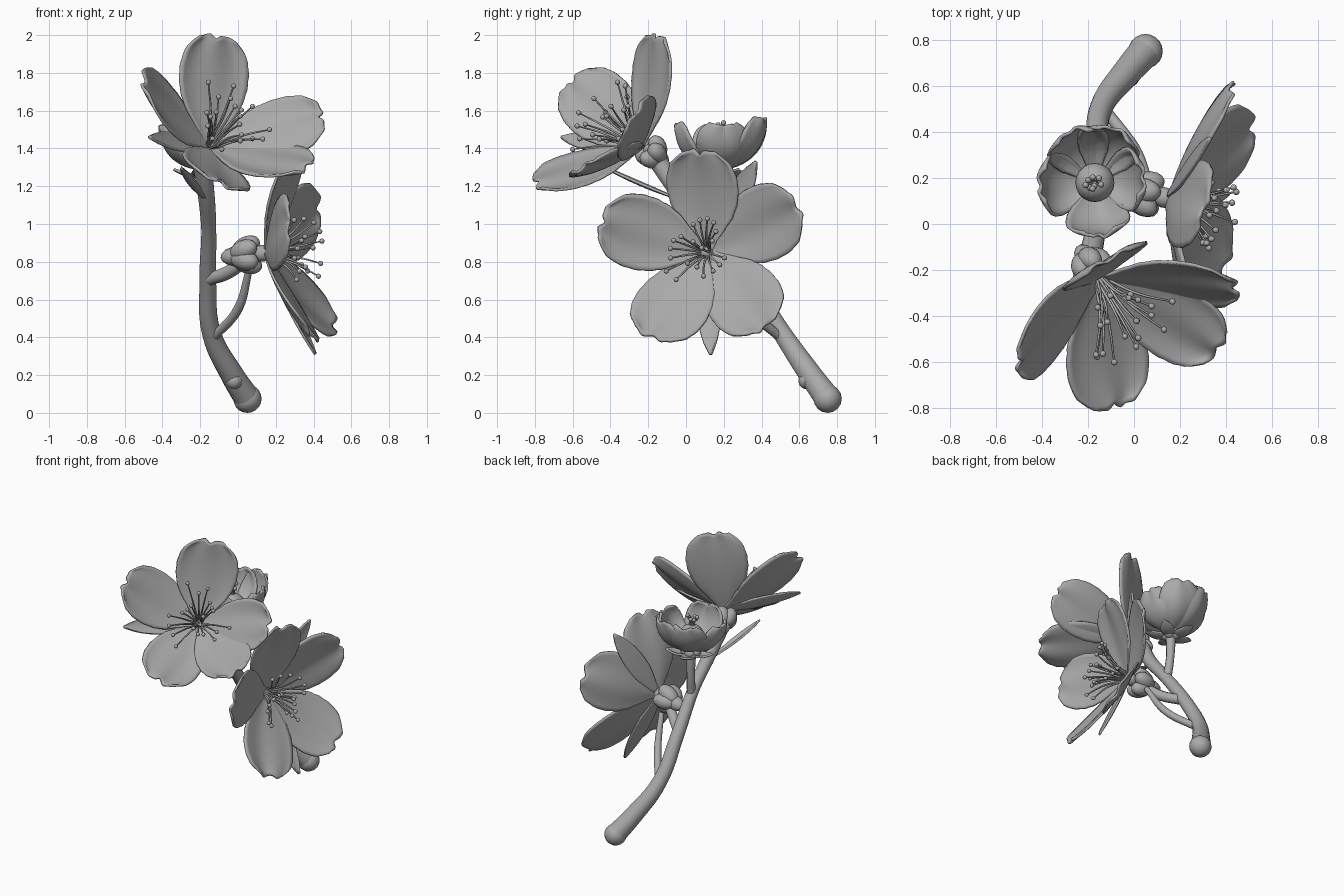
import bpy, bmesh, math, random
from mathutils import Vector, Matrix

random.seed(4)
cube = bpy.data.objects.get("Cube")
if cube:
    bpy.data.objects.remove(cube, do_unlink=True)

grey = bpy.data.materials.new("soft_grey")
grey.use_nodes = True
colour = (0.4, 0.4, 0.4, 1)
grey.diffuse_color = colour
grey.node_tree.nodes["Principled BSDF"].inputs["Base Color"].default_value = colour


def finish(obj):
    """Give the part its colour and smooth shading."""
    obj.data.materials.clear()
    obj.data.materials.append(grey)
    for other in bpy.context.selected_objects:
        other.select_set(False)
    obj.select_set(True)
    bpy.context.view_layer.objects.active = obj
    if obj.type == 'CURVE':
        bpy.ops.object.convert(target='MESH')
        obj = bpy.context.object
    bpy.ops.object.shade_smooth()
    return obj


def from_bmesh(name, bm):
    mesh = bpy.data.meshes.new(name)
    bm.to_mesh(mesh)
    bm.free()
    obj = bpy.data.objects.new(name, mesh)
    bpy.context.collection.objects.link(obj)
    return finish(obj)


def tubes(name, paths, sides=3):
    """Tapered round tubes; each path is a list of (point, radius)."""
    data = bpy.data.curves.new(name, 'CURVE')
    data.dimensions = '3D'
    data.bevel_depth = 1
    data.bevel_resolution = sides
    data.resolution_u = 6
    data.use_fill_caps = True
    for path in paths:
        spline = data.splines.new('BEZIER')
        spline.bezier_points.add(len(path) - 1)
        for knot, (point, radius) in zip(spline.bezier_points, path):
            knot.co = point
            knot.radius = radius
            knot.handle_left_type = knot.handle_right_type = 'AUTO'
    obj = bpy.data.objects.new(name, data)
    bpy.context.collection.objects.link(obj)
    return finish(obj)


def balls(name, places, segments=12):
    """Ellipsoids; each place is (centre, axis, radius, half length)."""
    bm = bmesh.new()
    for centre, axis, radius, half in places:
        turn = Vector(axis).to_track_quat('Z', 'Y').to_matrix().to_4x4()
        size = Matrix.Diagonal((radius, radius, half, 1))
        bmesh.ops.create_uvsphere(bm, u_segments=segments, v_segments=segments // 2 + 2,
                                  radius=1, matrix=Matrix.Translation(centre) @ turn @ size)
    return from_bmesh(name, bm)


PETAL = [0.12, 0.3, 0.55, 0.78, 0.92, 0.99, 1.0, 0.95, 0.82, 0.5]
LEAF = [0.25, 0.5, 0.75, 0.95, 1.0, 1.0, 0.92, 0.76, 0.5, 0.1]


def blade(name, base, tip, face, width, shape=PETAL, cup=0.02, bow=0.025, notch=0.03):
    """A thin petal or leaf from base to tip, hollow towards the face direction."""
    base, tip = Vector(base), Vector(tip)
    along = (tip - base).normalized()
    side = along.cross(Vector(face)).normalized()
    normal = side.cross(along)
    rows, cols = 24, 16
    phase = random.uniform(0, math.tau)
    bm = bmesh.new()
    grid = []
    for i in range(rows + 1):
        t = i / rows
        place = t * (len(shape) - 1)
        k = min(int(place), len(shape) - 2)
        half = width / 2 * (shape[k] + (shape[k + 1] - shape[k]) * (place - k))
        row = []
        for j in range(cols + 1):
            v = 2 * j / cols - 1
            # frilled rim, rounded tip with a notch in the middle
            frill = notch * 0.12 * math.sin(t * 23 + phase) * abs(v) ** 3
            dip = notch * t ** 6 * (math.exp(-14 * v * v) + 1.1 * v * v
                                    + 0.12 * math.cos(11 * v + phase))
            ripple = notch * 0.3 * t * math.sin(5 * v + phase)
            lift = cup * v * v * (half * 2 / width) - bow * 4 * t * (1 - t) + ripple
            row.append(bm.verts.new(base.lerp(tip, t) - along * dip
                                    + side * (v * half + math.copysign(frill, v)) + normal * lift))
        grid.append(row)
    for a, b in zip(grid, grid[1:]):
        for j in range(cols):
            bm.faces.new((a[j], a[j + 1], b[j + 1], b[j]))
    obj = from_bmesh(name, bm)
    solid = obj.modifiers.new("thickness", 'SOLIDIFY')
    solid.thickness = 0.014
    solid.offset = 0
    return obj


def ring(axis, count):
    """Unit directions spaced evenly round an axis."""
    turn = Vector(axis).to_track_quat('Z', 'Y')
    return [turn @ Vector((math.cos(math.tau * i / count), math.sin(math.tau * i / count), 0))
            for i in range(count)]


def stamens(name, base, axis, count, length, spread):
    """A spray of fine curved threads with round tips."""
    base, axis = Vector(base), Vector(axis).normalized()
    outs = ring(axis, count)
    paths, tips = [], []
    for i in range(count):
        out = outs[i * 7 % count]
        lean = spread * math.sqrt((i + 0.5) / count)
        reach = length * random.uniform(0.65, 1.1)
        tip = base + axis * reach * math.cos(lean) + out * reach * math.sin(lean)
        middle = base.lerp(tip, 0.5) + axis * 0.02
        paths.append([(base + out * 0.02, 0.007), (middle, 0.006), (tip, 0.004)])
        tips.append((tip, axis, 0.014, 0.014))
    tubes(name + "_threads", paths, 1)
    balls(name + "_tips", tips, 8)


def calyx(name, centre, axis, lobe, half):
    """Five swollen lobes round a rounded core."""
    centre, axis = Vector(centre), Vector(axis).normalized()
    places = [(centre - axis * half * 0.3, axis, lobe, half)]
    for out in ring(axis, 5):
        places.append((centre + out * lobe * 0.8, axis + out * 0.5, lobe, half * 0.8))
    balls(name, places)


# Main branch with its rounded foot and knobs
tubes("branch", [[((0.05, 0.75, 0.075), 0.07), ((-0.03, 0.66, 0.2), 0.062),
                  ((-0.14, 0.51, 0.42), 0.05), ((-0.16, 0.33, 0.7), 0.045),
                  ((-0.155, 0.13, 0.97), 0.04), ((-0.17, -0.04, 1.17), 0.045),
                  ((-0.19, -0.14, 1.32), 0.05)]], 6)
balls("branch_foot", [((0.05, 0.75, 0.075), (1, 0, 0), 0.075, 0.075),
                      ((-0.02, 0.64, 0.17), (0, 0, 1), 0.045, 0.045)], 16)

# Side stems
tubes("side_stems", [
    [((-0.13, 0.5, 0.4), 0.025), ((0.0, 0.33, 0.55), 0.025), ((0.06, 0.2, 0.76), 0.018)],
    [((-0.15, 0.3, 0.71), 0.035), ((-0.06, 0.22, 0.74), 0.035), ((0.03, 0.15, 0.8), 0.035)],
    [((-0.155, 0.16, 0.94), 0.03), ((-0.165, 0.18, 1.1), 0.028), ((-0.17, 0.18, 1.3), 0.035)]])

# Upper open flower
upper_axis = (0.45, -0.68, 0.55)
upper_base = (-0.15, -0.24, 1.41)
for tip, face, width in [((-0.11, -0.15, 2.01), upper_axis, 0.41),
                         ((0.46, -0.28, 1.57), upper_axis, 0.36),
                         ((0.38, -0.55, 1.3), upper_axis, 0.36),
                         ((-0.09, -0.81, 1.21), upper_axis, 0.39),
                         ((-0.51, -0.61, 1.77), (0.7, -0.5, 0.55), 0.38)]:
    blade("upper_petal", upper_base, tip, face, width)
stamens("upper_stamens", upper_base, upper_axis, 20, 0.35, 0.75)
calyx("upper_calyx", (-0.19, -0.175, 1.375), upper_axis, 0.05, 0.085)

# Side open flower
side_axis = (1, -0.25, 0.1)
side_base = (0.15, 0.11, 0.85)
for tip, face, width in [((0.31, 0.07, 1.4), (1, -0.35, 0), 0.39),
                         ((0.43, 0.6, 1.1), (1, 0, 0.05), 0.4),
                         ((0.52, 0.43, 0.45), (1, 0, 0.05), 0.4),
                         ((0.4, -0.19, 0.39), (1, -0.3, 0.3), 0.41),
                         ((0.27, -0.46, 1.02), (1, 0, -0.02), 0.39)]:
    blade("side_petal", side_base, tip, face, width)
stamens("side_stamens", side_base, side_axis, 20, 0.29, 0.85)
calyx("side_calyx", (0.04, 0.13, 0.835), side_axis, 0.055, 0.105)
balls("side_flower_neck", [((0.13, 0.115, 0.845), side_axis, 0.045, 0.06)])

# Half-open cupped flower
cup_base = Vector((-0.17, 0.18, 1.29))
for tip in [(0.05, 0.2, 1.53), (-0.08, 0.42, 1.56), (-0.28, 0.41, 1.55),
            (-0.42, 0.17, 1.52), (-0.15, -0.06, 1.53)]:
    blade("cupped_petal", cup_base, tip, (0, 0, 1), 0.27, cup=0.06, bow=0.075, notch=0.02)
balls("cupped_heart", [((-0.17, 0.18, 1.38), (0, 0, 1), 0.085, 0.085)], 20)
stamens("cupped_stamens", (-0.17, 0.18, 1.42), (-0.1, -0.1, 1), 8, 0.12, 0.4)
calyx("cupped_calyx", cup_base - Vector((0, 0, 0.02)), (0, 0, 1), 0.04, 0.05)
for out in ring((0, 0, 1), 5):
    blade("cupped_sepal", cup_base - Vector((0, 0, 0.03)), cup_base + out * 0.17,
          (0, 0, 1), 0.09, LEAF, 0.01, 0.02, 0)

# Narrow sepals showing between the petals
for base, tip, face, width in [
        ((0.15, 0.11, 0.82), (0.41, 0.13, 0.31), side_axis, 0.13),
        ((0.15, 0.13, 0.87), (0.33, 0.37, 1.33), side_axis, 0.14),
        (upper_base, (-0.47, -0.66, 1.46), upper_axis, 0.12),
        ((-0.18, -0.06, 1.14), (-0.3, -0.43, 1.3), (0, 0, 1), 0.05)]:
    blade("narrow_sepal", base, tip, face, width, LEAF, 0.01, 0.01, 0)
